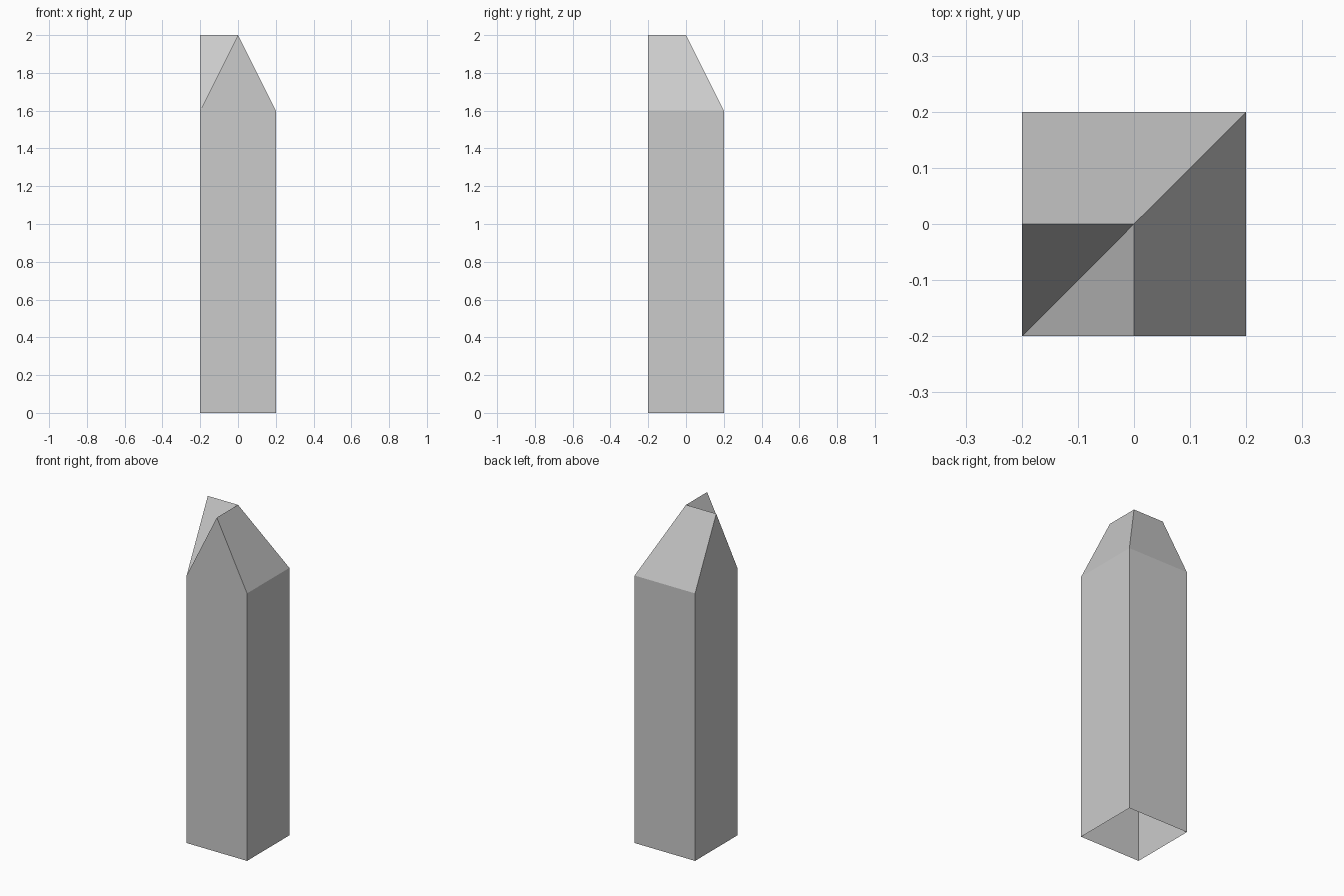
import bpy
import bmesh

if "Cube" in bpy.data.objects:
    bpy.data.objects.remove(bpy.data.objects["Cube"])

R, EAVE, RIDGE = 0.2, 1.6, 2.0   # half width, wall height, ridge height

# One half of the corner post; the other half is its mirror across x = y
half = [
    # front wall with gable
    [(-R, -R, 0), (R, -R, 0), (R, -R, EAVE), (0, -R, RIDGE), (-R, -R, EAVE)],
    # right wall
    [(R, -R, 0), (R, R, 0), (R, R, EAVE), (R, -R, EAVE)],
    # outer roof slope, ending in the hip
    [(R, -R, EAVE), (R, R, EAVE), (0, 0, RIDGE), (0, -R, RIDGE)],
    # inner roof slope, ending in the valley
    [(-R, -R, EAVE), (0, -R, RIDGE), (0, 0, RIDGE)],
]

bm = bmesh.new()
for pts in half:
    bm.faces.new([bm.verts.new(p) for p in pts])
    bm.faces.new([bm.verts.new((y, x, z)) for x, y, z in reversed(pts)])

# Weld the panels into one shell, open at the bottom
bmesh.ops.remove_doubles(bm, verts=bm.verts[:], dist=1e-4)
mesh = bpy.data.meshes.new("corner_wall_post")
bm.to_mesh(mesh)
bm.free()
bpy.context.collection.objects.link(bpy.data.objects.new("corner_wall_post", mesh))
